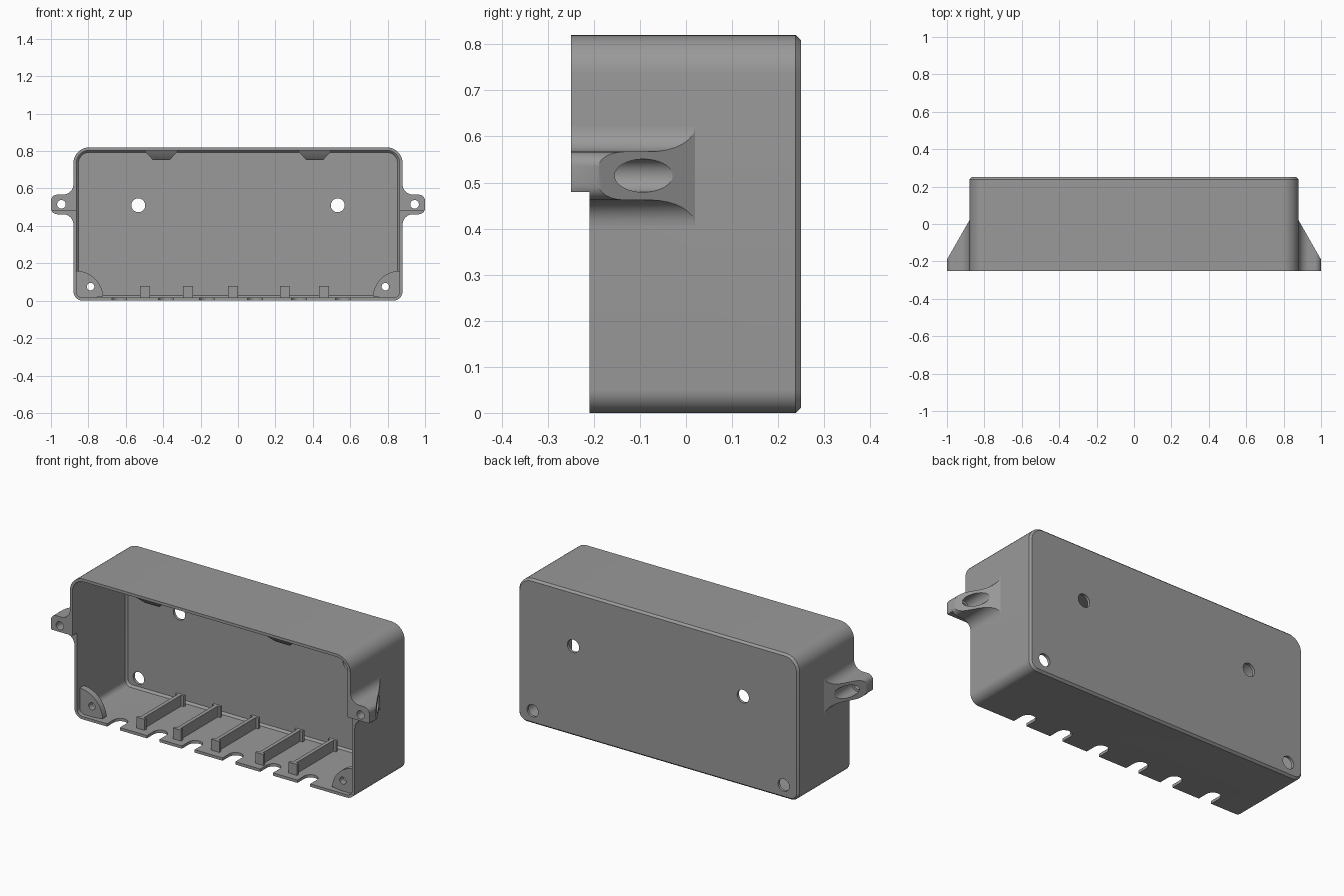
import bpy, bmesh, math

if "Cube" in bpy.data.objects:
    bpy.data.objects.remove(bpy.data.objects["Cube"])

grey = bpy.data.materials.new("plastic grey")
grey.diffuse_color = (0.32, 0.32, 0.32, 1)
grey.use_nodes = True
grey.node_tree.nodes["Principled BSDF"].inputs["Base Color"].default_value = grey.diffuse_color


def loft(name, rings):
    """Closed solid through rings of matching 3D points."""
    bm = bmesh.new()
    vs = [[bm.verts.new(p) for p in r] for r in rings]
    n = len(vs[0])
    for a, b in zip(vs, vs[1:]):
        for i in range(n):
            j = (i + 1) % n
            bm.faces.new((a[i], a[j], b[j], b[i]))
    bm.faces.new(vs[0])
    bm.faces.new(vs[-1])
    bmesh.ops.recalc_face_normals(bm, faces=bm.faces)
    me = bpy.data.meshes.new(name)
    bm.to_mesh(me)
    bm.free()
    me.materials.append(grey)
    ob = bpy.data.objects.new(name, me)
    bpy.context.collection.objects.link(ob)
    return ob


def prism_y(name, pts, y0, y1):
    return loft(name, [[(x, y, z) for x, z in pts] for y in (y0, y1)])


def prism_z(name, pts, z0, z1):
    return loft(name, [[(x, y, z) for x, y in pts] for z in (z0, z1)])


def arc(cx, cy, r, a0, a1, n=10):
    return [(cx + r * math.cos(math.radians(a0 + (a1 - a0) * i / n)),
             cy + r * math.sin(math.radians(a0 + (a1 - a0) * i / n))) for i in range(n + 1)]


def circle(cx, cy, r, n=32):
    return arc(cx, cy, r, 0, 360, n)[:-1]


def case_outline(inset):
    """Rounded front outline, larger radius on the top corners."""
    w, b, t = 0.88 - inset, inset, 0.82 - inset
    rb, rt = 0.05 - inset, 0.085 - inset
    return (arc(w - rb, b + rb, rb, -90, 0) + arc(w - rt, t - rt, rt, 0, 90)
            + arc(-w + rt, t - rt, rt, 90, 180) + arc(-w + rb, b + rb, rb, 180, 270))


def cut(ob, cutters):
    for c in cutters:
        m = ob.modifiers.new("cut", 'BOOLEAN')
        m.operation, m.solver, m.object = 'DIFFERENCE', 'EXACT', c
        bpy.context.view_layer.objects.active = ob
        bpy.ops.object.modifier_apply(modifier=m.name)
    for c in cutters:
        bpy.data.objects.remove(c)


def front_step():
    # sets the front edge back below the ears
    return prism_y("cutter", [(-1.2, -0.1), (1.2, -0.1), (1.2, 0.48), (-1.2, 0.48)], -0.4, -0.21)


# Case: chamfered back, hollow inside, open front
case = loft("case", [[(x, y, z) for x, z in case_outline(i)]
                     for y, i in ((-0.25, 0), (0.238, 0), (0.25, 0.011))])
cavity = loft("cutter", [[(x, y, z) for x, z in case_outline(i)]
                         for y, i in ((-0.4, 0.016), (0.222, 0.016), (0.234, 0.027))])
cutters = [cavity, front_step()]
for s in (-1, 1):
    cutters.append(prism_y("cutter", circle(s * 0.533, 0.51, 0.037), 0.1, 0.4))
    cutters.append(prism_y("cutter", circle(s * 0.788, 0.075, 0.035), 0.1, 0.4))
# Round-ended cable slots along the floor's front edge
for x in (-0.635, -0.385, -0.165, 0.09, 0.326, 0.56):
    slot = [(x - 0.04, -0.3), (x + 0.04, -0.3)] + arc(x, -0.15, 0.04, 0, 180)
    cutters.append(prism_z("cutter", slot, -0.05, 0.04))
cut(case, cutters)

# Floor ribs with a flange at each end
for k, x in enumerate((-0.497, -0.267, -0.027, 0.25, 0.46)):
    half = [(0.026, -0.165), (0.026, -0.15), (0.011, -0.15),
            (0.011, 0.185), (0.026, 0.185), (0.026, 0.2)]
    pts = [(x + a, y) for a, y in half] + [(x - a, y) for a, y in reversed(half)]
    prism_z(f"cable_rib_{k + 1}", pts, 0.008, 0.078)

for s, side in ((-1, "left"), (1, "right")):
    # Mounting ear: flared root, back face slopes into the case wall
    outline = ([(0.868, 0.625)] + arc(0.935, 0.622, 0.055, 180, 270, 8)
               + arc(0.967, 0.534, 0.033, 90, 0, 6) + arc(0.967, 0.495, 0.033, 0, -90, 6)
               + arc(0.935, 0.407, 0.055, 90, 180, 8) + [(0.868, 0.407)])
    ear = loft(side + "_ear", [[(s * x, -0.25, z) for x, z in outline],
                               [(s * x, -0.19 + (1 - x) * 1.75, z) for x, z in outline]])
    cut(ear, [front_step(),
              prism_y("cutter", circle(s * 0.944, 0.515, 0.023), -0.4, 0.2),
              prism_y("cutter", circle(s * 0.944, 0.515, 0.036), -0.19, 0.2)])

    # Quarter-round screw pad in the lower front corner
    pts = arc(0.868, 0.012, 0.148, 176, 92, 14) + arc(0.83, 0.05, 0.041, 0, -90, 8)
    pad = prism_y(side + "_screw_pad", [(s * x, z) for x, z in pts], -0.185, -0.15)
    cut(pad, [prism_y("cutter", circle(s * 0.788, 0.075, 0.02), -0.4, 0.0)])

    # Snap catch under the top wall
    c = s * 0.41
    loft(side + "_catch", [[(c + sx * w, y, z) for sx, y in ((-1, y0), (1, y0), (1, y1), (-1, y1))]
                           for z, w, y0, y1 in ((0.812, 0.092, -0.235, -0.10),
                                                (0.796, 0.085, -0.228, -0.11),
                                                (0.752, 0.045, -0.185, -0.15))])

# Smooth the rounded surfaces, keep hard edges
for ob in bpy.context.collection.objects:
    bpy.ops.object.select_all(action='DESELECT')
    ob.select_set(True)
    bpy.context.view_layer.objects.active = ob
    bpy.ops.object.shade_smooth_by_angle(angle=math.radians(30))
